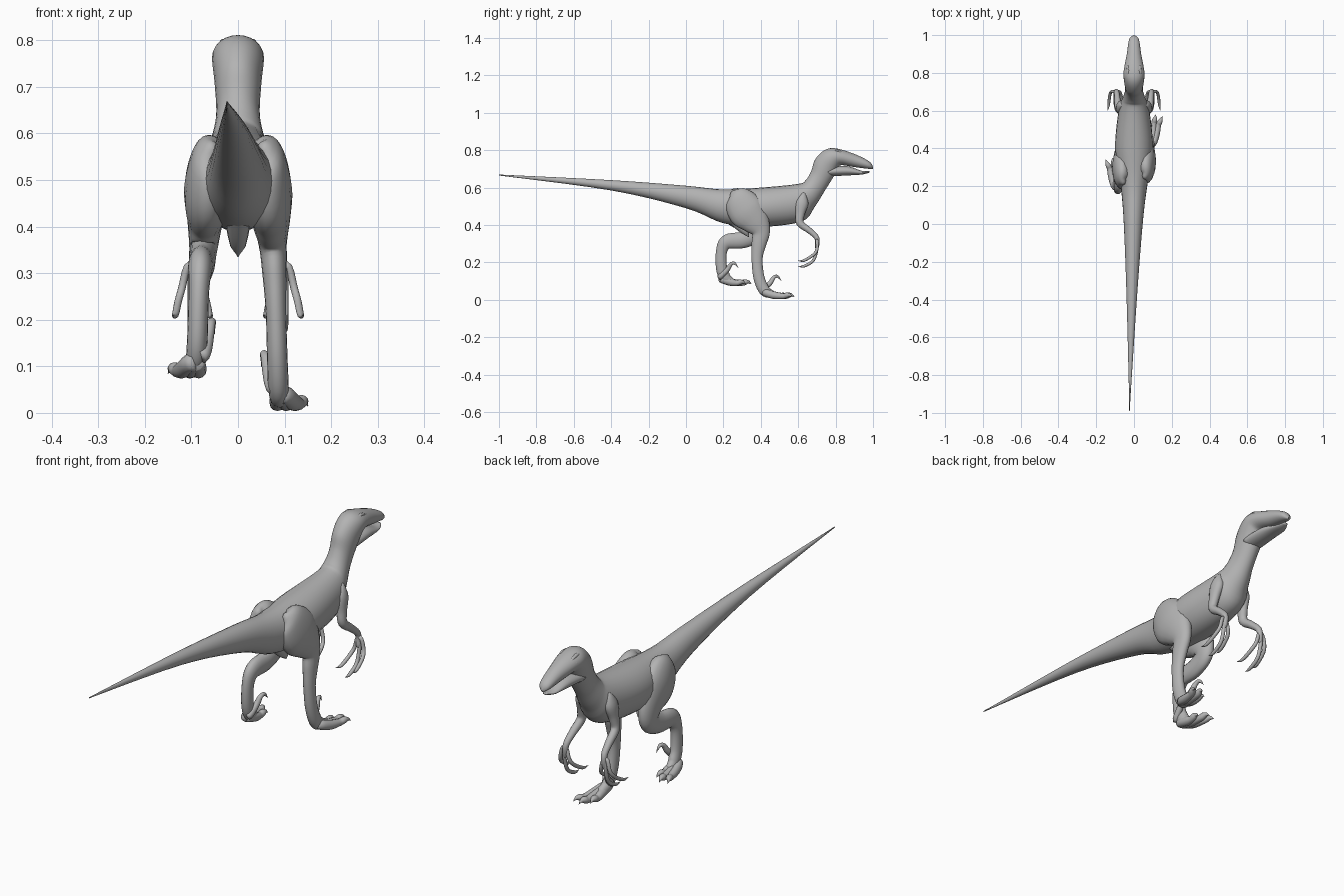
import bpy
import bmesh
import math
from mathutils import Vector

default_cube = bpy.data.objects.get("Cube")
if default_cube:
    bpy.data.objects.remove(default_cube, do_unlink=True)

# Single skin colour
skin = bpy.data.materials.new("grey skin")
skin.use_nodes = True
skin_colour = (.45, .45, .45, 1)
skin.diffuse_color = skin_colour
skin.node_tree.nodes["Principled BSDF"].inputs["Base Color"].default_value = skin_colour

STEPS = 5
THINNEST = .001


def spline(rows):
    """Catmull-Rom interpolation through rows of any width."""
    result = []
    last = len(rows) - 1
    for i in range(last):
        before, start = rows[max(i - 1, 0)], rows[i]
        end, after = rows[i + 1], rows[min(i + 2, last)]
        for step in range(STEPS):
            t = step / STEPS
            point = []
            for p, a, b, q in zip(before, start, end, after):
                leaving, arriving = (b - p) / 2, (q - a) / 2
                blend = t * t * (3 - 2 * t)
                value = a + (b - a) * blend
                value += leaving * t * (1 - t) ** 2 - arriving * t * t * (1 - t)
                point.append(value)
            result.append(point)
    result.append(list(rows[-1]))
    return result


def loft(name, rings, sides):
    """Skin a list of (centre, across, upward) ellipses and close both ends."""
    bm = bmesh.new()
    loops = []
    for centre, across, upward in rings:
        loop = []
        for k in range(sides):
            angle = math.tau * k / sides
            offset = across * math.cos(angle) + upward * math.sin(angle)
            loop.append(bm.verts.new(centre + offset))
        loops.append(loop)
    for one, two in zip(loops, loops[1:]):
        for k in range(sides):
            n = (k + 1) % sides
            bm.faces.new((one[k], one[n], two[n], two[k]))
    bm.faces.new(loops[0])
    bm.faces.new(loops[-1])
    bmesh.ops.recalc_face_normals(bm, faces=bm.faces)
    mesh = bpy.data.meshes.new(name)
    bm.to_mesh(mesh)
    bm.free()
    mesh.materials.append(skin)
    for face in mesh.polygons:
        face.use_smooth = True
    obj = bpy.data.objects.new(name, mesh)
    bpy.context.collection.objects.link(obj)


def trunk(name, rows):
    """Rows: y, top z, bottom z, half width, forward lean of the bottom edge."""
    rings = []
    for y, top_z, bottom_z, width, lean in spline(rows):
        # The tail swings gently to the right
        x = -.02 * max(.2 - y, 0)
        top = Vector((x, y, top_z))
        bottom = Vector((x, y + lean, bottom_z))
        across = Vector((max(width, THINNEST), 0, 0))
        rings.append(((top + bottom) / 2, across, (top - bottom) / 2))
    loft(name, rings, sides=24)


def limb(name, start_x, end_x, rows, side=1, shift=Vector(), sides=12):
    """Rows: y, z, half depth; x eases outward and thick parts are flattened."""
    path = spline(rows)
    last = len(path) - 1
    points = []
    for i, (y, z, depth) in enumerate(path):
        x = start_x + (end_x - start_x) * math.sqrt(i / last)
        points.append(Vector((side * x, y, z)) + shift)
    rings = []
    for i, centre in enumerate(points):
        along = points[min(i + 1, last)] - points[max(i - 1, 0)]
        upward = along.cross(Vector((1, 0, 0))).normalized()
        across = upward.cross(along).normalized()
        depth = max(path[i][-1], THINNEST)
        width = min(depth, .01 + .4 * depth)
        rings.append((centre, across * width, upward * depth))
    loft(name, rings, sides)


# Tail, trunk, neck and upper head in one continuous skin
trunk("body", [
    (-1, .67, .665, 0, 0),
    (-.4, .64, .585, .027, 0),
    (0, .61, .49, .05, 0),
    (.2, .59, .41, .07, 0),
    (.4, .6, .39, .1, 0),
    (.6, .62, .42, .08, .02),
    (.64, .64, .5, .06, .05),
    (.67, .69, .58, .047, .07),
    (.69, .75, .66, .05, .1),
    (.74, .8, .7, .055, .07),
    (.8, .81, .72, .054, .03),
    (.9, .78, .71, .038, 0),
    (.98, .74, .7, .025, 0),
    (1, .71, .7, 0, 0),
])

# Lower jaw beneath the mouth slit
trunk("lower_jaw", [
    (.76, .71, .66, .045, 0),
    (.86, .715, .665, .04, 0),
    (.94, .69, .67, .028, 0),
    (.98, .69, .68, .01, 0),
])

# Pelvic point under the belly
limb("pelvic_point", 0, 0, [(.27, .45, .06), (.31, .38, .03), (.335, .335, 0)])

# Planted left leg, from hip to sole
limb("left_leg", .045, .092, [
    (.25, .57, .01),
    (.27, .55, .07),
    (.32, .48, .1),
    (.37, .42, .08),
    (.4, .36, .05),
    (.39, .3, .04),
    (.38, .22, .03),
    (.39, .12, .03),
    (.42, .05, .03),
    (.46, .03, .02),
    (.48, .02, .01),
], sides=18)

# Lifted right leg, folded back at the knee
limb("right_leg", .045, .094, [
    (.22, .57, .01),
    (.24, .55, .07),
    (.29, .48, .1),
    (.35, .41, .07),
    (.36, .35, .05),
    (.3, .32, .045),
    (.22, .31, .04),
    (.19, .26, .03),
    (.19, .17, .03),
    (.21, .12, .03),
    (.24, .1, .02),
    (.26, .09, .01),
], side=-1, sides=18)


def foot(label, side, shift):
    """Three walking toes with claws and a raised sickle claw."""
    toes = {"outer": (.15, .57), "middle": (.115, .58), "inner": (.08, .55)}
    for toe, (tip_x, tip_y) in toes.items():
        limb(f"{label}_{toe}_toe", .09, tip_x, [
            (.42, .04, .02),
            (.47, .025, .02),
            (tip_y - .05, .02, .015),
            (tip_y - .03, .025, .014),
            (tip_y - .015, .025, .008),
            (tip_y, .015, 0),
        ], side, shift)
    limb(f"{label}_sickle_claw", .08, .05, [
        (.41, .05, .015),
        (.45, .09, .013),
        (.47, .12, .01),
        (.49, .125, .007),
        (.51, .1, 0),
    ], side, shift)


foot("left", 1, Vector())
foot("right", -1, Vector((0, -.23, .07)))

# Arms, fingers, brows and eyes mirrored across the body
for label, side in (("left", 1), ("right", -1)):
    limb(f"{label}_arm", .05, .1, [
        (.63, .57, .01),
        (.62, .52, .035),
        (.61, .46, .025),
        (.61, .41, .02),
        (.66, .37, .016),
        (.7, .33, .013),
        (.7, .28, .01),
        (.7, .27, 0),
    ], side)
    fingers = {"outer": (.14, .21), "middle": (.1, .18), "inner": (.055, .21)}
    for finger, (tip_x, tip_z) in fingers.items():
        limb(f"{label}_{finger}_finger", .1, tip_x, [
            (.7, .32, .008),
            (.7, .27, .008),
            (.68, tip_z + .03, .008),
            (.63, tip_z, .007),
            (.6, tip_z, 0),
        ], side)
    limb(f"{label}_brow", .036, .03, [
        (.77, .79, 0),
        (.81, .795, .008),
        (.88, .77, 0),
    ], side)
    limb(f"{label}_eye", .047, .041, [
        (.81, .773, 0),
        (.825, .772, .008),
        (.84, .77, 0),
    ], side)
